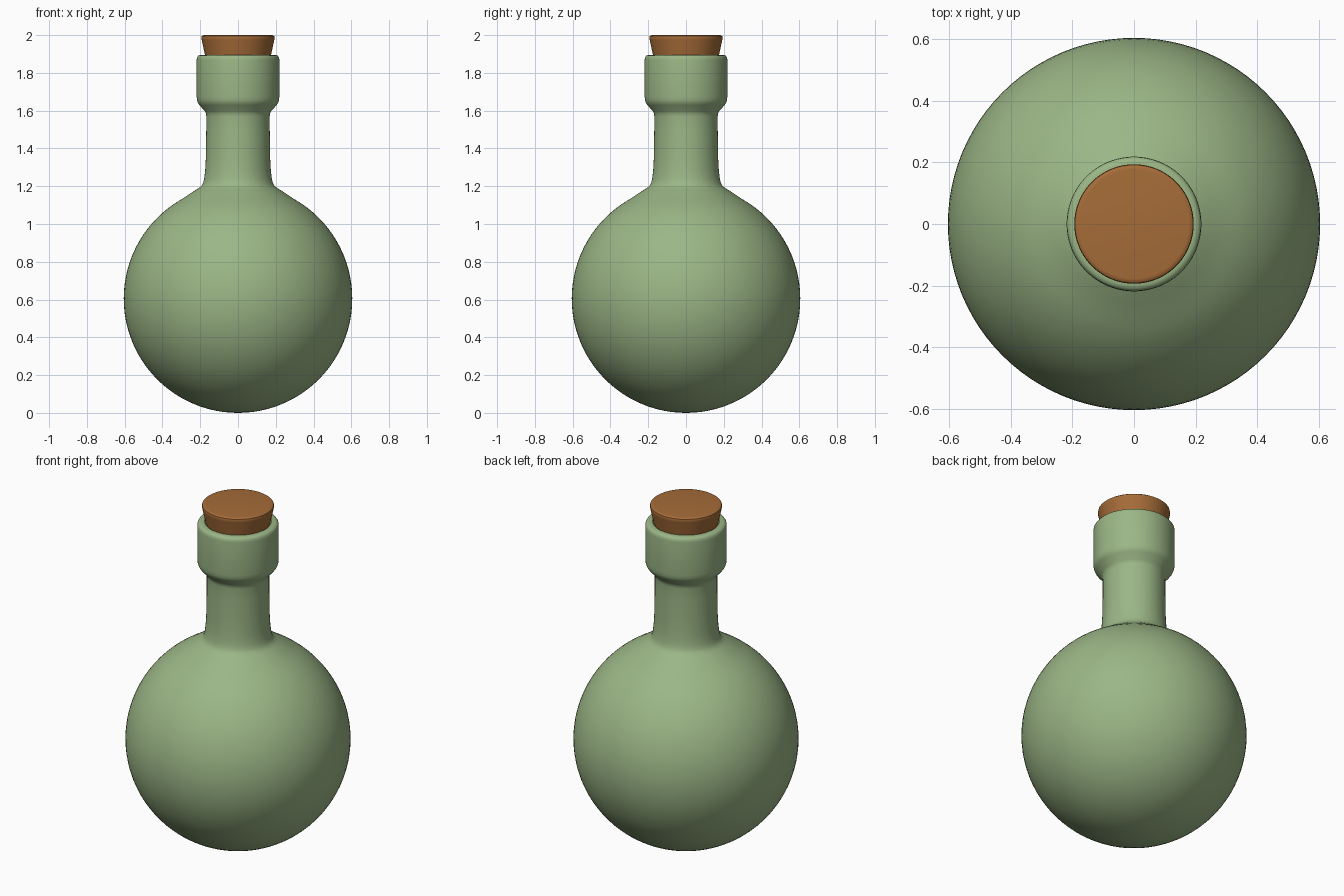
import bpy, bmesh
from math import sin, cos, pi, radians, asin

if "Cube" in bpy.data.objects:
    bpy.data.objects.remove(bpy.data.objects["Cube"])

SEGMENTS = 96


def lathe(name, profile, color):
    """Spin an (r, z) profile round z; ends on the axis are single points."""
    bm = bmesh.new()
    rings = []
    for r, z in profile:
        if r < 1e-6:
            rings.append([bm.verts.new((0, 0, z))])
        else:
            rings.append([bm.verts.new((r * cos(2 * pi * i / SEGMENTS),
                                        r * sin(2 * pi * i / SEGMENTS), z))
                          for i in range(SEGMENTS)])
    for a, b in zip(rings, rings[1:]):
        for i in range(SEGMENTS):
            j = (i + 1) % SEGMENTS
            if len(a) == 1:
                bm.faces.new((a[0], b[j], b[i]))
            elif len(b) == 1:
                bm.faces.new((a[i], a[j], b[0]))
            else:
                bm.faces.new((a[i], a[j], b[j], b[i]))
    bmesh.ops.recalc_face_normals(bm, faces=bm.faces)
    mesh = bpy.data.meshes.new(name)
    bm.to_mesh(mesh)
    bm.free()
    obj = bpy.data.objects.new(name, mesh)
    bpy.context.collection.objects.link(obj)
    mat = bpy.data.materials.new(name + "_color")
    mat.diffuse_color = color
    mat.use_nodes = True
    mat.node_tree.nodes["Principled BSDF"].inputs["Base Color"].default_value = mat.diffuse_color
    mesh.materials.append(mat)
    bpy.ops.object.select_all(action='DESELECT')
    obj.select_set(True)
    bpy.context.view_layer.objects.active = obj
    bpy.ops.object.shade_smooth_by_angle(angle=radians(40))
    return obj


# Round belly: sphere arc from the base up to the shoulder
R = 0.605
end = pi - asin(0.30 / R)
belly = [(R * sin(end * i / 40), R - R * cos(end * i / 40)) for i in range(41)]
belly[0] = (0, 0)

# Shoulder fillet, neck and flared collar with a rounded lip
neck = [(0.255, 1.160), (0.225, 1.180), (0.205, 1.192), (0.193, 1.203),
        (0.185, 1.217), (0.179, 1.24), (0.174, 1.28), (0.171, 1.33),
        (0.169, 1.40), (0.168, 1.50), (0.168, 1.57), (0.170, 1.585),
        (0.176, 1.597), (0.205, 1.630), (0.213, 1.642), (0.217, 1.655),
        (0.219, 1.675), (0.219, 1.868), (0.217, 1.882), (0.211, 1.891),
        (0.200, 1.895), (0.180, 1.895), (0.172, 1.888), (0.168, 1.86),
        (0.160, 1.80), (0, 1.80)]
lathe("bottle", belly + neck, (0.33, 0.47, 0.24, 1))

# Tapered cork plugged into the lip
cork = [(0, 1.81), (0.158, 1.81), (0.174, 1.89), (0.192, 1.975),
        (0.194, 1.985), (0.192, 1.994), (0.185, 1.999), (0.178, 2.0), (0, 2.0)]
lathe("cork", cork, (0.38, 0.15, 0.04, 1))
